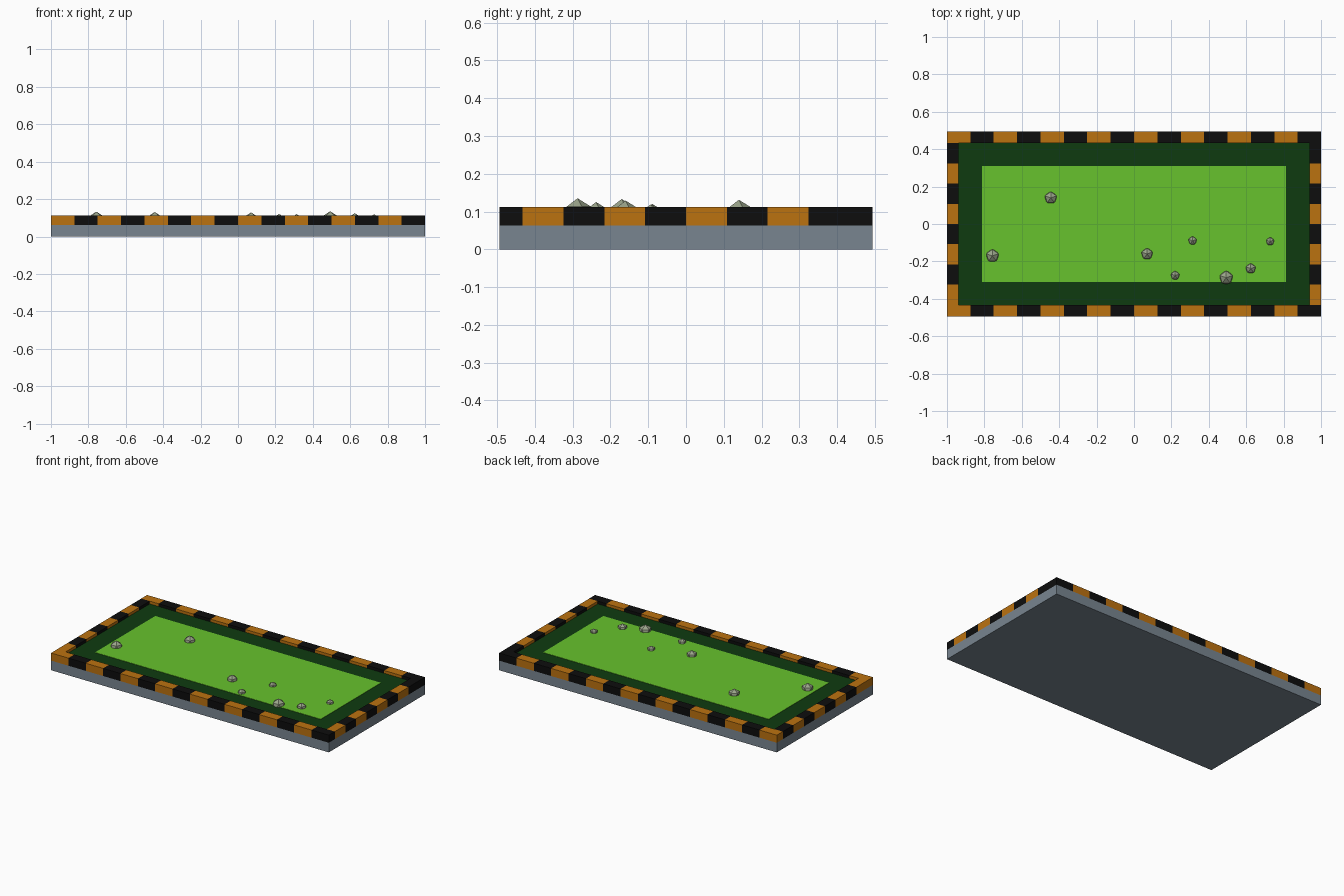
import bpy
import math

if "Cube" in bpy.data.objects:
    bpy.data.objects.remove(bpy.data.objects["Cube"])

HX, HY = 1.0, 0.494          # outer half sizes
W = 0.0615                   # rim width
Z_BASE, Z_RIM, Z_FLOOR = 0.0625, 0.112, 0.094


def material(name, rgb):
    m = bpy.data.materials.new(name)
    m.diffuse_color = (*rgb, 1.0)
    m.use_nodes = True
    m.node_tree.nodes["Principled BSDF"].inputs["Base Color"].default_value = m.diffuse_color
    return m


SLATE = material("slate grey", (0.19, 0.235, 0.28))
ORANGE = material("amber orange", (0.50, 0.168, 0.005))
BLACK = material("black", (0.004, 0.004, 0.004))
DARK = material("dark green", (0.0045, 0.044, 0.005))
GRASS = material("grass green", (0.135, 0.54, 0.026))
STONE = material("mossy stone", (0.33, 0.38, 0.26))


def box(name, x0, x1, y0, y1, z0, z1, mat):
    bpy.ops.mesh.primitive_cube_add(size=1)
    o = bpy.context.object
    o.name = name
    o.location = ((x0 + x1) / 2, (y0 + y1) / 2, (z0 + z1) / 2)
    o.scale = (x1 - x0, y1 - y0, z1 - z0)
    o.data.materials.append(mat)
    return o


# Base slab, border floor and raised lawn plate
box("base_slab", -HX, HX, -HY, HY, 0, Z_BASE, SLATE)
box("border_floor", -HX + W, HX - W, -HY + W, HY - W, Z_BASE, Z_FLOOR, DARK)
box("lawn", -0.8125, 0.8125, -0.31, 0.31, Z_FLOOR, Z_FLOOR + 0.002, GRASS)

# Striped rim: long rows include the corners
for side, y0 in (("front", -HY), ("back", HY - W)):
    step = 2 * HX / 16
    for i in range(16):
        x = -HX + i * step
        box(f"{side}_rim_block", x, x + step, y0, y0 + W, Z_BASE, Z_RIM,
            BLACK if i % 2 else ORANGE)

# Short rows between the corners
for side, x0 in (("left", -HX), ("right", HX - W)):
    step = 2 * (HY - W) / 8
    for i in range(8):
        y = -HY + W + i * step
        box(f"{side}_rim_block", x0, x0 + W, y, y + step, Z_BASE, Z_RIM,
            BLACK if i % 2 else ORANGE)

# Rocks half sunk into the lawn: x, y, radius
ROCKS = [(-0.445, 0.14, 0.036), (-0.757, -0.17, 0.038), (0.07, -0.16, 0.034),
         (0.313, -0.089, 0.025), (0.22, -0.275, 0.026), (0.493, -0.287, 0.04),
         (0.624, -0.238, 0.030), (0.728, -0.093, 0.024)]
for x, y, r in ROCKS:
    bpy.ops.mesh.primitive_ico_sphere_add(subdivisions=1, radius=r,
                                          location=(x, y, Z_FLOOR + 0.001))
    rock = bpy.context.object
    rock.name = "rock"
    rock.rotation_euler.z = math.radians(18)
    rock.data.materials.append(STONE)
